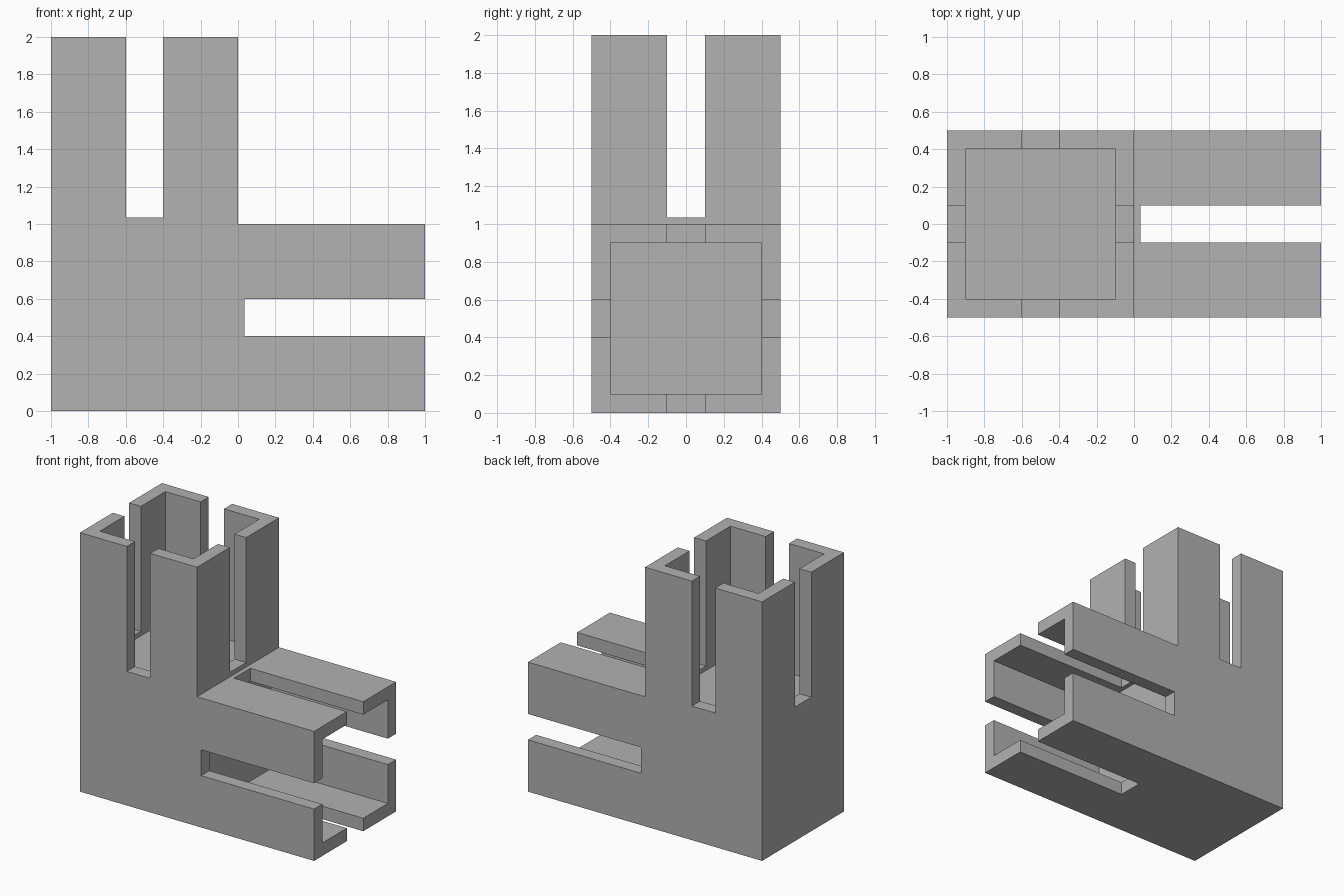
import bpy
import bmesh

cube = bpy.data.objects.get("Cube")
if cube:
    bpy.data.objects.remove(cube, do_unlink=True)

WALL = 0.1        # tube wall thickness
SLOT = 0.1        # half width of a slot
SLOT_END = 0.035  # slot end, measured from the start of its tube
OVER = 0.1        # cutter overshoot

grey = bpy.data.materials.new("plain grey")
grey.use_nodes = True
grey.diffuse_color = (0.445, 0.445, 0.445, 1)
grey.node_tree.nodes["Principled BSDF"].inputs["Base Color"].default_value = grey.diffuse_color


def add_object(name, bm):
    bmesh.ops.recalc_face_normals(bm, faces=bm.faces)
    mesh = bpy.data.meshes.new(name)
    bm.to_mesh(mesh)
    bm.free()
    mesh.materials.append(grey)
    obj = bpy.data.objects.new(name, mesh)
    bpy.context.collection.objects.link(obj)
    return obj


def box(name, low, high):
    bm = bmesh.new()
    bmesh.ops.create_cube(bm, size=1)
    for v in bm.verts:
        v.co = [(a + b) / 2 + c * (b - a) for a, b, c in zip(low, high, v.co)]
    return add_object(name, bm)


# L-shaped body: side profile pulled through its depth
bm = bmesh.new()
profile = [(-1, 0), (1, 0), (1, 1), (0, 1), (0, 2), (-1, 2)]
face = bm.faces.new([bm.verts.new((x, -0.5, z)) for x, z in profile])
pulled = bmesh.ops.extrude_face_region(bm, geom=[face])
bmesh.ops.translate(bm, vec=(0, 1, 0),
                    verts=[g for g in pulled["geom"] if isinstance(g, bmesh.types.BMVert)])
body = add_object("corner_connector", bm)

# Hollows and crossing slots of the upright tube and the side tube
top, end = 2 + OVER, 1 + OVER
side = 0.5 + OVER
inner = 0.5 - WALL
cutters = [
    box("upright_hollow", (-0.5 - inner, -inner, 1), (-0.5 + inner, inner, top)),
    box("upright_slot_across", (-0.5 - side, -SLOT, 1 + SLOT_END), (-0.5 + side, SLOT, top)),
    box("upright_slot_through", (-0.5 - SLOT, -side, 1 + SLOT_END), (-0.5 + SLOT, side, top)),
    box("side_hollow", (0, -inner, 0.5 - inner), (end, inner, 0.5 + inner)),
    box("side_slot_upright", (SLOT_END, -SLOT, 0.5 - side), (end, SLOT, 0.5 + side)),
    box("side_slot_through", (SLOT_END, -side, 0.5 - SLOT), (end, side, 0.5 + SLOT)),
]
for cutter in cutters:
    cutter.hide_render = True
    cut = body.modifiers.new(cutter.name, "BOOLEAN")
    cut.operation = "DIFFERENCE"
    cut.solver = "EXACT"
    cut.object = cutter

# Bake the cuts and drop the cutters
bpy.context.view_layer.update()
result = bpy.data.meshes.new_from_object(
    body.evaluated_get(bpy.context.evaluated_depsgraph_get()))
body.modifiers.clear()
body.data = result
for cutter in cutters:
    bpy.data.objects.remove(cutter, do_unlink=True)
result.materials.clear()
result.materials.append(grey)
for polygon in result.polygons:
    polygon.material_index = 0
    polygon.use_smooth = False
